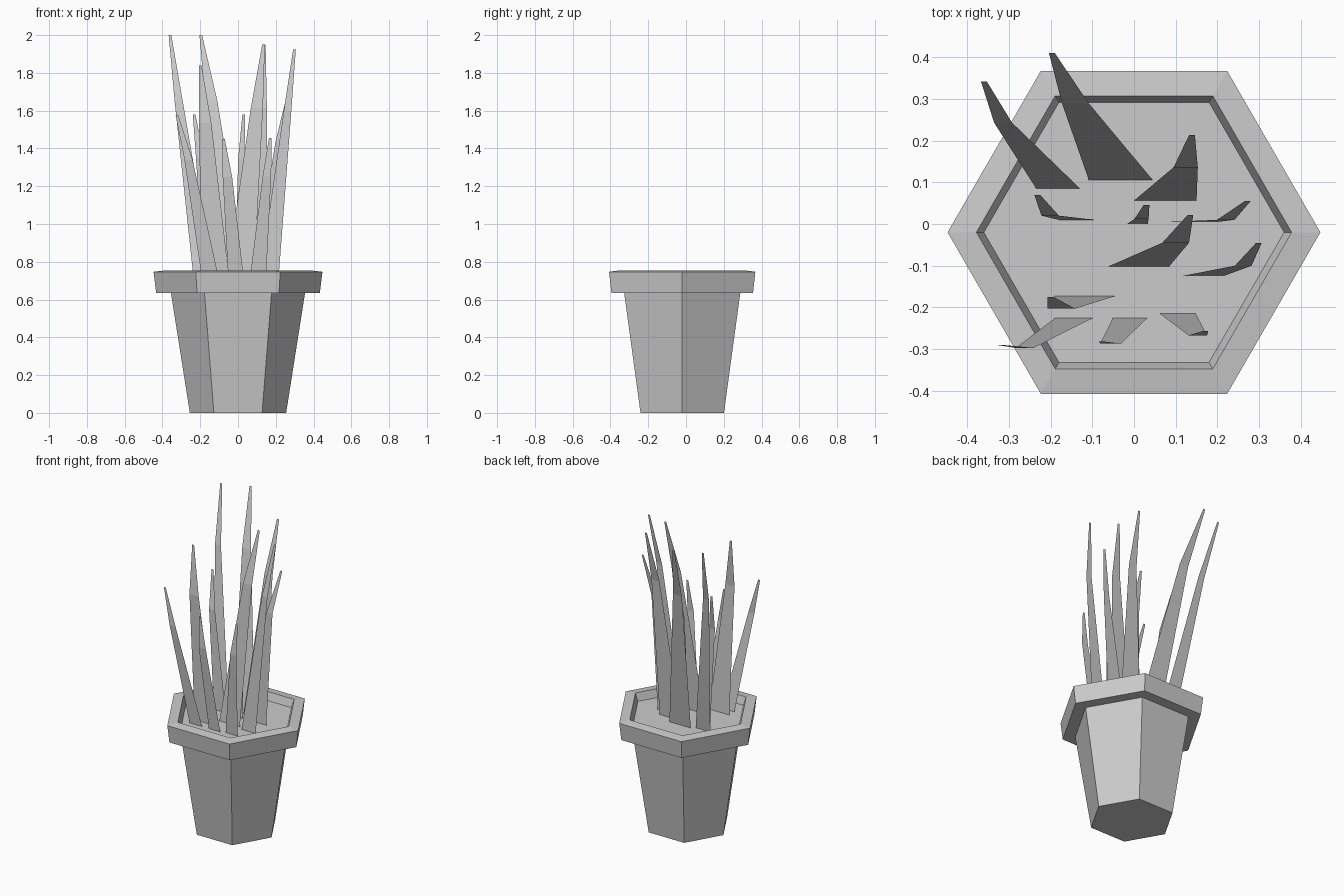
import bpy
import math

CY = -0.02      # pot centre in y
SOIL_Z = 0.705


def make_object(name, verts, faces):
    mesh = bpy.data.meshes.new(name)
    mesh.from_pydata(verts, [], faces)
    mesh.update()
    obj = bpy.data.objects.new(name, mesh)
    bpy.context.collection.objects.link(obj)
    return obj


def hex_loft(name, profile, cap_start=False, cap_end=False):
    """Six-sided lathe of (radius, z) points."""
    verts, faces = [], []
    for r, z in profile:
        for i in range(6):
            a = math.radians(60 * i)
            verts.append((r * math.cos(a), CY + r * math.sin(a), z))
    for k in range(len(profile) - 1):
        for i in range(6):
            j = (i + 1) % 6
            faces.append((k * 6 + i, k * 6 + j, k * 6 + 6 + j, k * 6 + 6 + i))
    if cap_start:
        faces.append(tuple(reversed(range(6))))
    if cap_end:
        n = (len(profile) - 1) * 6
        faces.append(tuple(range(n, n + 6)))
    return make_object(name, verts, faces)


# Pot: closed base, tapered wall, overhanging rim, inner lip
hex_loft("pot", [(0.255, 0), (0.355, 0.635), (0.433, 0.635), (0.447, 0.747),
                 (0.378, 0.755), (0.36, SOIL_Z)], cap_start=True)

# Soil surface inside the lip
hex_loft("soil", [(0.36, SOIL_Z)], cap_end=True)


def leaf(name, base, mid, tip):
    """Flat two-segment blade: base/mid = (x, y, width), tip = (x, y, z)."""
    mid_z = SOIL_Z + 0.73 * (tip[2] - SOIL_Z)
    rows = [(*base, SOIL_Z), (*mid, mid_z), (tip[0], tip[1], 0.014, tip[2])]
    verts = []
    for x, y, w, z in rows:
        verts += [(x - w / 2, y, z), (x + w / 2, y, z)]
    make_object(name, verts, [(0, 1, 3, 2), (2, 3, 5, 4)])


# Leaves, from back to front
LEAVES = [
    ((-0.182, 0.085, 0.105), (-0.314, 0.243, 0.043), (-0.36, 0.342, 2.0)),
    ((-0.032, 0.106, 0.153), (-0.141, 0.29, 0.064), (-0.197, 0.41, 2.0)),
    ((0.075, 0.056, 0.15), (0.124, 0.136, 0.058), (0.139, 0.213, 1.95)),
    ((-0.138, 0.010, 0.085), (-0.201, 0.02, 0.042), (-0.232, 0.07, 1.58)),
    ((0.008, 0.0, 0.05), (0.018, 0.012, 0.034), (0.03, 0.045, 1.58)),
    ((0.14, 0.005, 0.12), (0.22, 0.01, 0.042), (0.273, 0.055, 1.71)),
    ((0.164, -0.125, 0.1), (0.262, -0.1, 0.04), (0.299, -0.046, 1.925)),
    ((0.011, -0.102, 0.146), (0.1, -0.045, 0.064), (0.135, 0.021, 1.95)),
    ((-0.118, -0.173, 0.145), (-0.174, -0.203, 0.066), (-0.2, -0.175, 1.84)),
    ((-0.145, -0.226, 0.09), (-0.262, -0.297, 0.043), (-0.323, -0.29, 1.575)),
    ((-0.01, -0.226, 0.082), (-0.056, -0.287, 0.05), (-0.077, -0.282, 1.45)),
    ((0.105, -0.215, 0.086), (0.153, -0.267, 0.045), (0.171, -0.257, 1.455)),
]
for n, (b, m, t) in enumerate(LEAVES, 1):
    leaf(f"leaf_{n:02d}", b, m, t)
